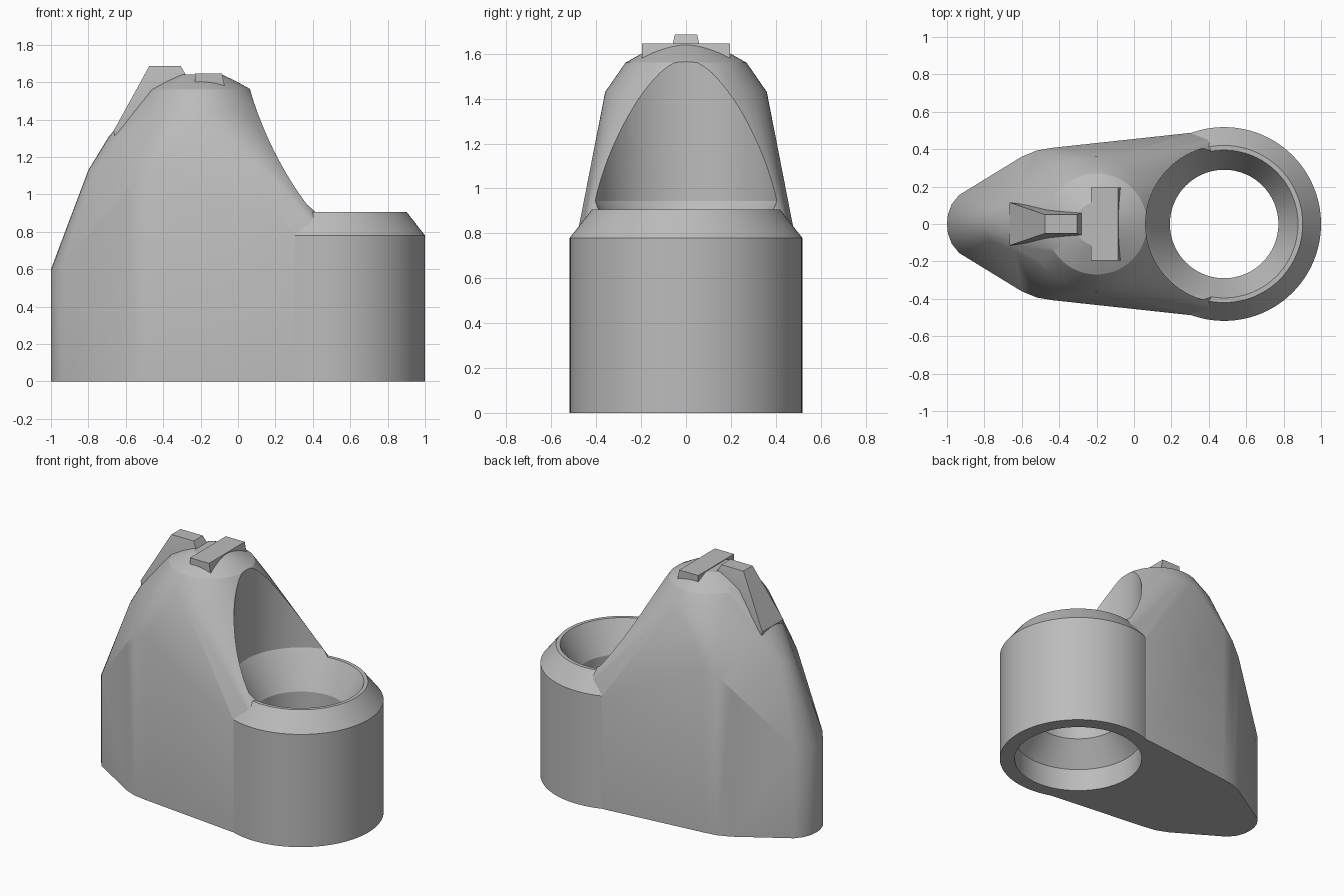
import bpy, bmesh, math

cube = bpy.data.objects.get("Cube")
if cube:
    bpy.data.objects.remove(cube, do_unlink=True)

# One plain grey
grey = bpy.data.materials.new("plain_grey")
grey.use_nodes = True
COLOR = (0.5, 0.5, 0.5, 1)
grey.diffuse_color = COLOR
grey.node_tree.nodes["Principled BSDF"].inputs["Base Color"].default_value = COLOR

RING_X = 0.482
DOME_X = -0.2


def make_object(name, bm):
    bmesh.ops.recalc_face_normals(bm, faces=bm.faces)
    mesh = bpy.data.meshes.new(name)
    bm.to_mesh(mesh)
    bm.free()
    mesh.materials.append(grey)
    obj = bpy.data.objects.new(name, mesh)
    bpy.context.collection.objects.link(obj)
    return obj


def hull(name, points):
    bm = bmesh.new()
    for p in points:
        bm.verts.new(p)
    bmesh.ops.remove_doubles(bm, verts=bm.verts, dist=0.0005)
    result = bmesh.ops.convex_hull(bm, input=bm.verts)
    inside = {g for g in result["geom_interior"] + result["geom_unused"]
              if isinstance(g, bmesh.types.BMVert)}
    bmesh.ops.delete(bm, geom=list(inside), context="VERTS")
    bmesh.ops.dissolve_limit(bm, angle_limit=0.01, verts=bm.verts, edges=bm.edges)
    return make_object(name, bm)


def lathe(name, profile, x, sides=96):
    """Solid of revolution from (radius, z) pairs, capped at both ends."""
    bm = bmesh.new()
    rings = []
    for r, z in profile:
        rings.append([bm.verts.new((x + r * math.cos(2 * math.pi * i / sides),
                                    r * math.sin(2 * math.pi * i / sides), z))
                      for i in range(sides)])
    for a, b in zip(rings, rings[1:]):
        for i in range(sides):
            j = (i + 1) % sides
            bm.faces.new((a[i], a[j], b[j], b[i]))
    bm.faces.new(rings[0])
    bm.faces.new(rings[-1])
    return make_object(name, bm)


def mirrored(points):
    return [(x, s * y, z) for x, y, z in points for s in (1, -1)]


def boolean(obj, other, operation):
    mod = obj.modifiers.new(operation.lower(), "BOOLEAN")
    mod.operation = operation
    mod.solver = "EXACT"
    mod.object = other
    bpy.context.view_layer.objects.active = obj
    bpy.ops.object.modifier_apply(modifier=mod.name)
    bpy.data.objects.remove(other, do_unlink=True)


# Housing: plan outline with the height of its wall at each point
outline = [(-1, 0, 0.6), (-0.995, 0.05, 0.6), (-0.975, 0.105, 0.6), (-0.935, 0.155, 0.63),
           (-0.6, 0.36, 1.02), (-0.52, 0.393, 1.1), (-0.43, 0.408, 1.14),
           (0.3, 0.487, 0.78), (0.5, 0.47, 0.74)]
points = mirrored(outline) + mirrored([(x, y, 0) for x, y, z in outline])

# Rounded nose ridge
for cx, r, z in [(-0.66, 0.14, 1.13), (-0.47, 0.22, 1.31)]:
    for i in range(-6, 7):
        a = i * math.pi / 18
        points.append((cx - r * math.cos(a), r * math.sin(a), z))

# Domed crown
for r, z in [(0.36, 1.43), (0.27, 1.56), (0.19, 1.605), (0.115, 1.64)]:
    for i in range(64):
        a = 2 * math.pi * i / 64
        points.append((DOME_X + r * math.cos(a), r * math.sin(a), z))
housing = hull("housing", points)

# Chamfered ring joined to the housing, then bored out with countersinks
ring = lathe("ring", [(0.518, 0), (0.518, 0.78), (0.42, 0.905)], RING_X)
boolean(housing, ring, "UNION")
bore = lathe("bore_cutter", [(0.42, -0.1), (0.42, 0.16), (0.29, 0.32), (0.29, 0.70),
                             (0.395, 0.905), (0.42, 0.945), (0.42, 2)], RING_X)
bore.hide_render = True
boolean(housing, bore, "DIFFERENCE")

# Crossbar on the crown
crossbar = hull("crossbar", mirrored([(x, 0.195, z) for x, z in
                                      [(-0.23, 1.645), (-0.085, 1.645),
                                       (-0.23, 1.59), (-0.072, 1.58)]]))

# Tapered fin behind the crossbar
fin = hull("fin", mirrored([(-0.475, 0.05, 1.685), (-0.305, 0.05, 1.685),
                            (-0.28, 0.06, 1.64), (-0.28, 0.06, 1.56),
                            (-0.665, 0.115, 1.34), (-0.66, 0.115, 1.315),
                            (-0.45, 0.08, 1.53)]))

# Smooth shading with crisp edges
for obj in (housing, crossbar, fin):
    bpy.ops.object.select_all(action="DESELECT")
    obj.select_set(True)
    bpy.context.view_layer.objects.active = obj
    bpy.ops.object.shade_smooth_by_angle(angle=math.radians(24))
